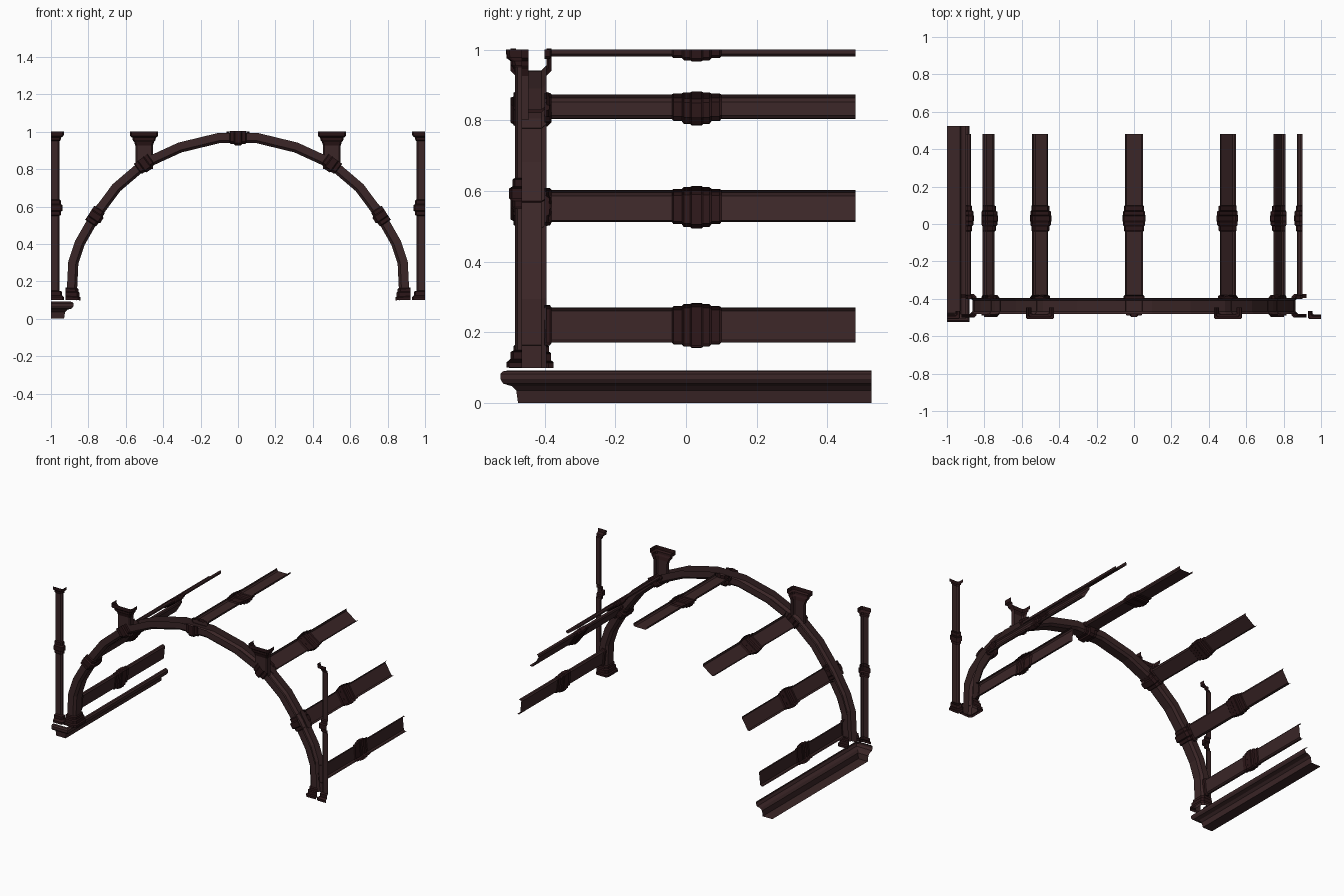
import bpy, bmesh, math
from mathutils import Vector as V

if "Cube" in bpy.data.objects:
    bpy.data.objects.remove(bpy.data.objects["Cube"])


def material(name, col):
    m = bpy.data.materials.new(name)
    m.diffuse_color = (*col, 1)
    m.use_nodes = True
    m.node_tree.nodes["Principled BSDF"].inputs["Base Color"].default_value = m.diffuse_color
    return m


IRON = material("dark brown iron", (0.043, 0.019, 0.020))
DARK = material("deep brown collars", (0.024, 0.008, 0.009))


def sheet(name, rows, refs, dark):
    """Skin rows of points with quads; refs are inner points that faces turn away from."""
    bm = bmesh.new()
    vs = [[bm.verts.new(p) for p in r] for r in rows]
    for i in range(len(rows) - 1):
        for j in range(len(rows[0]) - 1):
            f = bm.faces.new((vs[i][j], vs[i][j + 1], vs[i + 1][j + 1], vs[i + 1][j]))
            f.normal_update()
            f.material_index = int(dark[i])
            mid = (refs[i] + refs[i + 1]) / 2
            if f.normal.dot(f.calc_center_median() - mid) < 0:
                f.normal_flip()
    bmesh.ops.remove_doubles(bm, verts=bm.verts, dist=0.0001)
    me = bpy.data.meshes.new(name)
    bm.to_mesh(me)
    bm.free()
    me.materials.append(IRON)
    me.materials.append(DARK)
    ob = bpy.data.objects.new(name, me)
    bpy.context.collection.objects.link(ob)
    return ob


def channel(w, d, c, o, half):
    """Open U section with chamfered edges, grown by o; v points to the open side."""
    right = [(w - c + o, -o), (w + o, c - o), (w + o, d)]
    if half:
        return [(0, -o)] + right
    return [(-a, b) for a, b in reversed(right)] + right


def loft(name, secs, w, d, c, half=False, all_dark=False):
    rows = [[p + u * a + v * b for a, b in channel(w, d, c, o, half)] for p, u, v, o in secs]
    refs = [p + v * d / 2 for p, u, v, o in secs]
    dark = [all_dark or secs[i][3] + secs[i + 1][3] > 0.001 for i in range(len(secs) - 1)]
    return sheet(name, rows, refs, dark)


X, Y, Z = V((1, 0, 0)), V((0, 1, 0)), V((0, 0, 1))

# main arch: open channel following a faceted curve
half_path = [(0.1, 0.966), (0.31, 0.915), (0.5, 0.828), (0.65, 0.70), (0.765, 0.545),
             (0.845, 0.405), (0.88, 0.30), (0.89, 0.10)]
path = [V((-x, 0, z)) for x, z in reversed(half_path)] + [V((x, 0, z)) for x, z in half_path]
ARCH = (0.043, 0.055, 0.014)
YA = -0.438


def arch_sec(p, t, o=0.0):
    n = V((-t.z, 0, t.x)).normalized()
    return (V((p.x, YA, p.z)) - n * 0.027, Y, n, o)


secs = []
for i, p in enumerate(path):
    a = (p - path[max(i - 1, 0)]).normalized()
    b = (path[min(i + 1, len(path) - 1)] - p).normalized()
    secs.append(arch_sec(p, a + b))
loft("main_arch", secs, *ARCH)

# stepped collars on the arch
STEPS = [(-0.045, 0), (-0.04, 0.007), (-0.022, 0.007), (-0.016, 0.015), (0.016, 0.015),
         (0.022, 0.007), (0.04, 0.007), (0.045, 0)]
for x, z, ang in [(0, 0.968, 90), (0.5, 0.826, 54), (0.763, 0.548, 33),
                  (-0.5, 0.826, 126), (-0.763, 0.548, 147)]:
    r = math.radians(ang)
    t = V((math.sin(r), 0, -math.cos(r)))
    loft("arch_collar", [arch_sec(V((x, 0, z)) + t * s, t, o) for s, o in STEPS],
         ARCH[0], 0.062, ARCH[2], all_dark=True)

# moulded feet of the arch
FOOT = [(0.165, 0), (0.16, 0.007), (0.145, 0.007), (0.14, 0.013), (0.12, 0.013), (0.115, 0.02), (0.10, 0.02)]
for s in (-1, 1):
    t = V((0.03, 0, -s)).normalized()
    loft("arch_foot", [arch_sec(V((s * 0.888, 0, z)), t, o) for z, o in FOOT],
         ARCH[0], 0.062, ARCH[2], all_dark=True)

# long purlins running back from the arch, each with a middle collar
RUN = [(-0.40, 0.010), (-0.385, 0.010), (-0.38, 0), (-0.04, 0), (-0.035, 0.006), (-0.012, 0.006),
       (-0.006, 0.014), (0.012, 0.014), (0.016, 0.018), (0.044, 0.018), (0.048, 0.014),
       (0.066, 0.014), (0.072, 0.006), (0.095, 0.006), (0.1, 0), (0.48, 0)]
for x, z, ang in [(0, 0.99, 90), (0.5, 0.836, 54), (0.775, 0.555, 31), (0.885, 0.22, 6),
                  (-0.5, 0.836, 126), (-0.775, 0.555, 149), (-0.885, 0.22, 174)]:
    r = math.radians(ang)
    n = V((math.cos(r), 0, math.sin(r)))
    t = V((-n.z, 0, n.x))
    base = V((x, 0, z)) - n * 0.01
    loft("purlin", [(base + Y * y, t, n, o * 0.75) for y, o in RUN], 0.049, 0.02, 0.008)

# half posts at the outer edges
POST = [(0.10, 0.024), (0.115, 0.024), (0.125, 0.012), (0.145, 0.012), (0.15, 0), (0.55, 0),
        (0.555, 0.007), (0.572, 0.007), (0.578, 0.016), (0.607, 0.016), (0.613, 0.007),
        (0.632, 0.007), (0.637, 0), (0.95, 0), (0.955, 0.006), (0.968, 0.008), (0.978, 0.022), (1.0, 0.024)]
for s in (-1, 1):
    loft("edge_post", [(V((s, -0.484, z)), X * -s, Y, o) for z, o in POST],
         0.046, 0.02, 0.008, half=True)

# short stub posts standing on the arch
STUB = [(0.80, 0), (0.925, 0), (0.945, 0.006), (0.955, 0.014), (0.968, 0.016), (0.976, 0.027), (1.0, 0.028)]
for s in (-1, 1):
    loft("stub_post", [(V((s * 0.502, -0.481, z)), X, Y, o) for z, o in STUB], 0.047, 0.035, 0.008)

# moulded cornice on the left, mitred round the front corner
prof = [(-1, 0), (-0.93, 0), (-0.925, 0.035), (-0.912, 0.048), (-0.888, 0.055),
        (-0.88, 0.068), (-0.88, 0.082), (-0.888, 0.09), (-0.90, 0.092)]
front = lambda x: -0.475 - (x + 0.93)
rows = [[V((-1, front(x), z)) for x, z in prof],
        [V((x, front(x), z)) for x, z in prof],
        [V((x, 0.525, z)) for x, z in prof]]
refs = [V((-1, -0.40, 0.07)), V((-0.97, -0.40, 0.07)), V((-0.97, 0.525, 0.07))]
sheet("left_cornice", rows, refs, [False, False])
